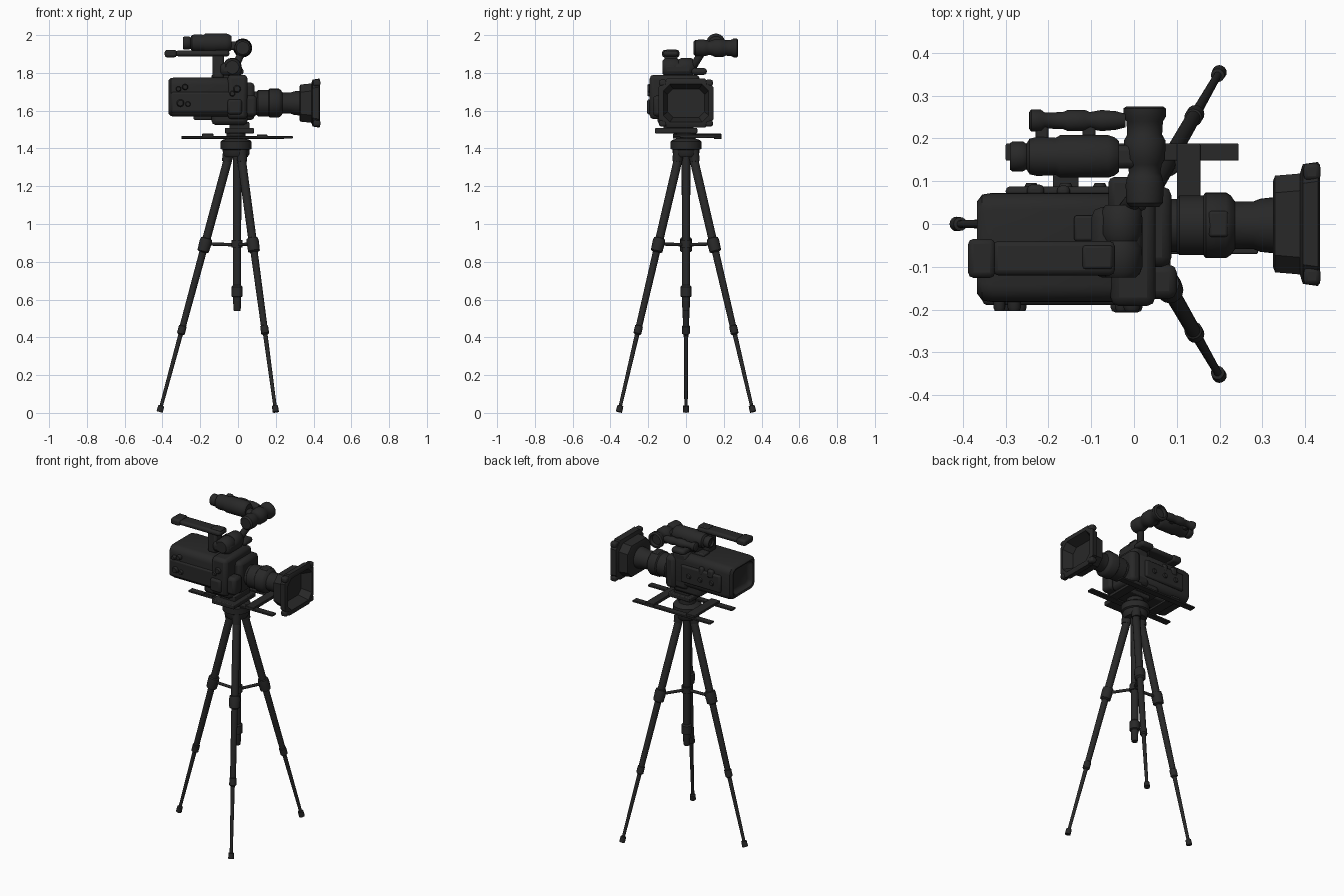
import bpy, bmesh, math
from mathutils import Vector

black = bpy.data.materials.new("matte_black")
black.diffuse_color = (0.021, 0.021, 0.021, 1)


def finish(name, bm, bevel=0.0, segs=2):
    bmesh.ops.recalc_face_normals(bm, faces=bm.faces)
    me = bpy.data.meshes.new(name)
    bm.to_mesh(me)
    bm.free()
    ob = bpy.data.objects.new(name, me)
    bpy.context.collection.objects.link(ob)
    me.materials.append(black)
    if bevel:
        m = ob.modifiers.new("bevel", 'BEVEL')
        m.width, m.segments, m.limit_method = bevel, segs, 'ANGLE'
    bpy.ops.object.select_all(action='DESELECT')
    ob.select_set(True)
    bpy.context.view_layer.objects.active = ob
    bpy.ops.object.shade_smooth_by_angle(angle=math.radians(40))
    return ob


def skin(bm, rings):
    """Bridge a list of point rings and cap both ends."""
    vr = [[bm.verts.new(p) for p in r] for r in rings]
    n = len(vr[0])
    for a, b in zip(vr, vr[1:]):
        for i in range(n):
            bm.faces.new((a[i], a[(i + 1) % n], b[(i + 1) % n], b[i]))
    bm.faces.new(vr[0])
    bm.faces.new(vr[-1])


def box(name, x, y, z, bevel=0.008):
    bm = bmesh.new()
    skin(bm, [[(a, y[0], z[0]), (a, y[1], z[0]), (a, y[1], z[1]), (a, y[0], z[1])] for a in x])
    return finish(name, bm, bevel)


def turned(name, p, q, profile, n=20):
    """Turned part from p to q; profile holds (fraction along, radius)."""
    p, q = Vector(p), Vector(q)
    d = q - p
    u = d.orthogonal().normalized()
    v = d.normalized().cross(u)
    ang = [2 * math.pi * i / n for i in range(n)]
    bm = bmesh.new()
    skin(bm, [[p + d * t + (u * math.cos(a) + v * math.sin(a)) * r for a in ang] for t, r in profile])
    return finish(name, bm)


def rod(name, p, q, r, n=16):
    return turned(name, p, q, [(0, r * .85), (.04, r), (.96, r), (1, r * .85)], n)


def loft(name, cy, cz, sections, segs=5):
    """Rounded rectangles along x; sections hold (x, half_y, half_z, corner)."""
    rings = []
    for x, hy, hz, c in sections:
        ring = []
        for k, (sy, sz) in enumerate([(1, 1), (-1, 1), (-1, -1), (1, -1)]):
            for i in range(segs + 1):
                a = math.pi / 2 * (k + i / segs)
                ring.append((x, cy + sy * (hy - c) + c * math.cos(a), cz + sz * (hz - c) + c * math.sin(a)))
        rings.append(ring)
    bm = bmesh.new()
    skin(bm, rings)
    return finish(name, bm)


# Tripod legs, three sections with collars and rubber feet
CX, R = -0.005, 0.41
leg = [(0, .018), (.01, .023), (.335, .022), (.337, .03), (.35, .033), (.385, .031), (.39, .019),
       (.67, .017), (.672, .021), (.70, .021), (.705, .012), (.975, .009), (.977, .016), (1, .017)]
for i, name in enumerate(("rear_leg", "front_leg_right", "front_leg_left")):
    a = math.pi + i * 2 * math.pi / 3
    c, s = math.cos(a), math.sin(a)
    at = lambda r, z: (CX + r * c, r * s, z)
    turned(name, at(.035, 1.39), at(R, .005), leg, 16)
    turned(name + "_hinge", at(.045, 1.39), at(.055, 1.33), [(0, .03), (1, .026)], 12)
    rod(name + "_spreader", at(.015, .89), at(.165, .895), .009, 10)

# Centre column and pan head
turned("centre_column", (CX, 0, 1.39), (CX, 0, .54),
       [(0, .023), (.84, .022), (.85, .03), (.91, .03), (.915, .021), (.985, .02), (1, .017)])
turned("spreader_hub", (CX, 0, .875), (CX, 0, .915), [(0, .03), (1, .03)])
turned("pan_head", (-.01, 0, 1.355), (-.01, 0, 1.49),
       [(0, .062), (.1, .07), (.28, .072), (.32, .082), (.6, .082), (.66, .075), (.72, .05), (1, .05)], 28)
box("head_plate", (-.07, .085), (-.165, .06), (1.48, 1.508), .005)
box("mount_shoe", (-.045, .06), (-.12, .04), (1.50, 1.54), .006)

# Flat sliding rails under the camera
box("rail_back", (-.30, .245), (.148, .188), (1.45, 1.462), .003)
box("rail_front", (-.30, .29), (-.07, -.03), (1.453, 1.465), .003)
box("rail_cross_front", (.10, .155), (-.07, .188), (1.455, 1.474), .003)
box("rail_cross_rear", (-.19, -.13), (-.07, .188), (1.462, 1.478), .003)

# Camera body with recessed back panel
loft("camera_body", -.055, 1.672,
     [(-.335, .075, .06, .02), (-.345, .09, .072, .025), (-.363, .097, .08, .03), (-.367, .108, .09, .035),
      (-.355, .124, .101, .04), (-.33, .128, .104, .04), (.02, .128, .104, .04), (.035, .118, .096, .04)])
box("body_belly", (-.14, .05), (-.15, .06), (1.525, 1.62), .02)
box("body_side_cover", (-.355, -.01), (-.19, -.16), (1.59, 1.70), .012)
box("front_block", (-.055, .05), (-.192, .072), (1.555, 1.79), .02)
box("side_grip", (.03, .10), (-.175, -.095), (1.57, 1.68), .018)
box("lens_mount_block", (.02, .088), (-.10, .088), (1.55, 1.75), .022)
box("top_panel", (-.14, .0), (-.04, .02), (1.77, 1.79), .006)
box("left_side_panel", (-.30, -.02), (.065, .088), (1.61, 1.72), .01)
box("left_rear_latch", (-.25, -.21), (.06, .092), (1.69, 1.74), .01)
box("left_front_latch", (-.18, -.15), (.06, .09), (1.69, 1.74), .01)
box("side_pod", (-.055, .02), (-.207, -.17), (1.58, 1.66), .012)
box("underside_bracket", (-.235, -.12), (-.11, .0), (1.55, 1.58), .008)

# Side knobs and buttons
for i, (x, z, r) in enumerate([(-.28, 1.725, .016), (-.305, 1.64, .02), (-.265, 1.635, .014), (-.315, 1.715, .014),
                               (-.005, 1.715, .02), (-.03, 1.69, .015), (-.02, 1.60, .018)]):
    turned(f"side_knob_{i + 1}", (x, -.175, z), (x, -.204, z), [(0, r), (.7, r), (1, r * .75)], 14)
for i, x in enumerate((-.24, -.16, -.08)):
    turned(f"back_knob_{i + 1}", (x, .07, 1.66), (x, .096, 1.66), [(0, .016), (.7, .016), (1, .012)], 14)

# Lens barrel, focus rings and octagonal hood
turned("lens_barrel", (.05, -.003, 1.64), (.345, -.003, 1.64),
       [(0, .075), (.09, .075), (.1, .062), (.17, .062), (.19, .07), (.38, .07), (.4, .077), (.56, .077),
        (.6, .069), (.63, .056), (.78, .056), (.83, .062), (.95, .066), (1, .068)], 32)
box("zoom_lever", (.175, .22), (-.03, .03), (1.70, 1.718), .006)
loft("lens_hood", 0, 1.64,
     [(.325, .10, .088, .04), (.33, .113, .098, .04), (.388, .118, .104, .04), (.395, .14, .124, .045),
      (.43, .145, .13, .045), (.435, .138, .123, .045), (.435, .12, .10, .035), (.375, .098, .076, .03)], 1)
for sy in (-1, 1):
    for sz in (-1, 1):
        y, z = sy * .122, 1.64 + sz * .107
        box("hood_corner_lug", (.397, .436), (y - .02, y + .02), (z - .017, z + .017), .01)

# Carry handle and its posts
box("carry_handle", (-.33, -.045), (-.12, -.04), (1.888, 1.918), .012)
box("handle_end", (-.388, -.325), (-.126, -.035), (1.882, 1.922), .012)
box("handle_post", (-.135, -.075), (-.115, -.045), (1.77, 1.90), .012)
box("handle_front_block", (-.10, .02), (-.125, .04), (1.785, 1.855), .025)
turned("handle_knuckle", (-.03, -.125, 1.83), (-.03, .045, 1.83),
       [(0, .035), (.08, .047), (.4, .05), (.5, .042), (.6, .05), (.92, .048), (1, .036)])
box("accessory_shoe", (-.12, -.05), (-.105, -.05), (1.895, 1.925), .006)

# Viewfinder: arm, eyepiece tube across, barrel and microphone along
rod("viewfinder_arm", (-.02, .03, 1.82), (.02, .085, 1.91), .02)
box("arm_joint", (-.06, .03), (.03, .11), (1.79, 1.825), .014)
turned("eyepiece_tube", (.025, .04, 1.932), (.025, .275, 1.932),
       [(0, .034), (.04, .043), (.22, .045), (.3, .041), (.34, .037), (.42, .04), (.48, .048), (.66, .049),
        (.72, .041), (.85, .043), (.9, .05), (.98, .05), (1, .043), (1, .036), (.93, .03)], 28)
turned("viewfinder_barrel", (-.29, .158, 1.958), (-.035, .158, 1.958),
       [(.04, .02), (0, .024), (0, .031), (.02, .035), (.12, .035), (.15, .03), (.18, .042), (.25, .046),
        (.42, .044), (.46, .05), (.9, .05), (.96, .045), (1, .036)], 28)
box("viewfinder_coupling", (-.06, .01), (.13, .185), (1.92, 1.965), .014)
turned("microphone", (-.245, .242, 1.95), (-.02, .242, 1.945),
       [(0, .02), (.02, .026), (.12, .026), (.16, .019), (.35, .02), (.4, .025), (.58, .025),
        (.63, .02), (.75, .025), (.9, .022), (1, .016)])
box("microphone_clip", (-.23, -.20), (.19, .235), (1.935, 1.96), .006)
box("microphone_clip_front", (-.12, -.09), (.19, .235), (1.935, 1.96), .006)
